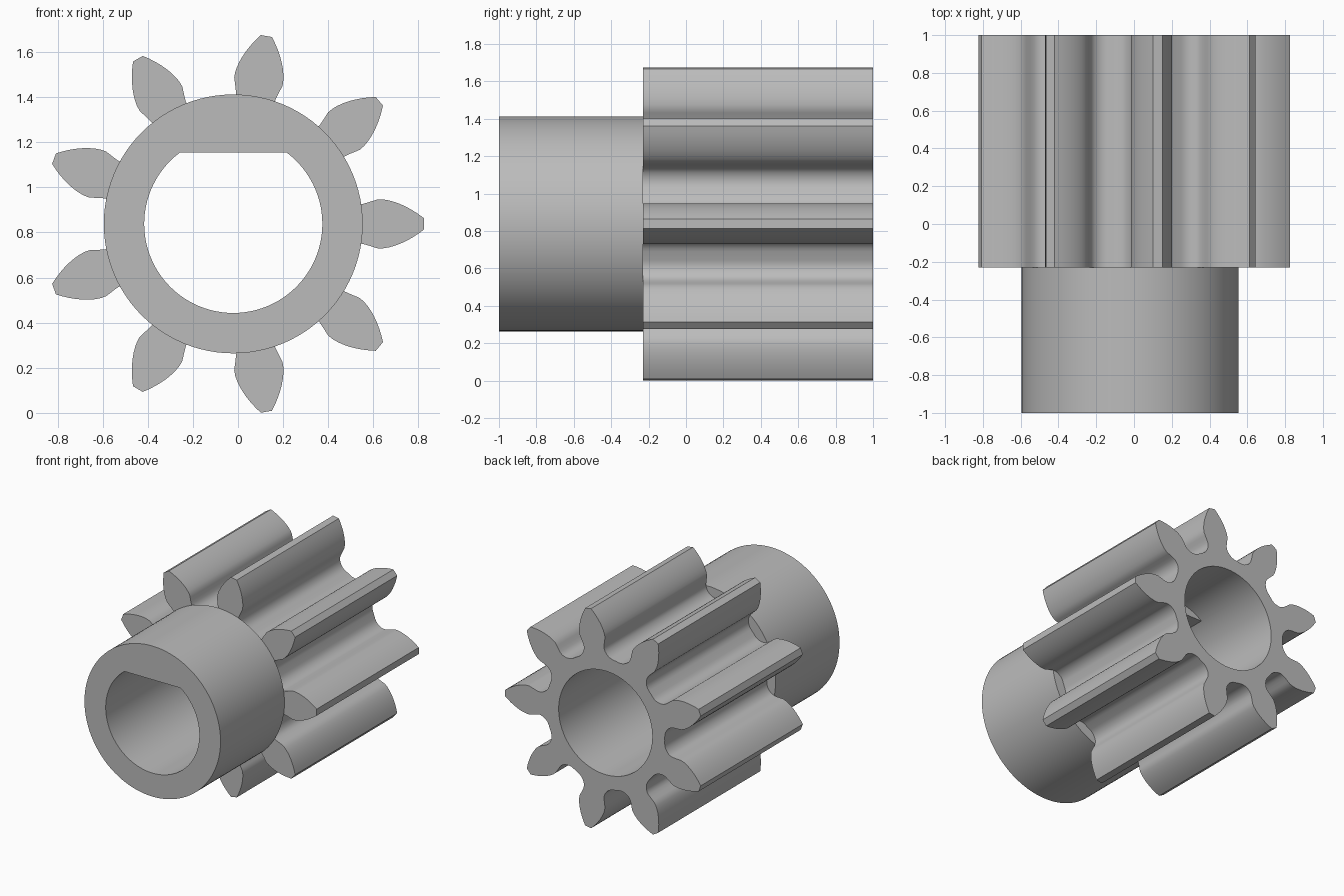
import bpy, bmesh, math

if "Cube" in bpy.data.objects:
    bpy.data.objects.remove(bpy.data.objects["Cube"])

CX, CZ = -0.021, 0.838          # gear axis
TEETH = 9
R_BASE, R_TIP, R_ROOT = 0.65, 0.846, 0.50
R_HUB, R_BORE = 0.574, 0.395
Y_FRONT, Y_STEP, Y_BACK = -1.0, -0.23, 1.0
FLAT_Z, FLAT_END = 0.317, 0.43  # flat of the D-shaped bore

grey = bpy.data.materials.new("plain grey")
grey.diffuse_color = (0.5, 0.5, 0.5, 1)
grey.use_nodes = True
grey.node_tree.nodes["Principled BSDF"].inputs["Base Color"].default_value = grey.diffuse_color


def prism(name, outline, y0, y1):
    """Extrude an (x, z) outline around the gear axis from y0 to y1."""
    bm = bmesh.new()
    face = bm.faces.new([bm.verts.new((CX + x, y0, CZ + z)) for x, z in outline])
    new = bmesh.ops.extrude_face_region(bm, geom=[face])["geom"]
    verts = [g for g in new if isinstance(g, bmesh.types.BMVert)]
    bmesh.ops.translate(bm, verts=verts, vec=(0, y1 - y0, 0))
    bmesh.ops.recalc_face_normals(bm, faces=bm.faces)
    mesh = bpy.data.meshes.new(name)
    bm.to_mesh(mesh)
    bm.free()
    mesh.materials.append(grey)
    obj = bpy.data.objects.new(name, mesh)
    bpy.context.collection.objects.link(obj)
    return obj


def polar(r, a):
    return (r * math.cos(a), r * math.sin(a))


def circle(r, n=96):
    return [polar(r, 2 * math.pi * i / n) for i in range(n)]


def boolean(target, tool, operation):
    tool.hide_render = True
    mod = target.modifiers.new(operation, 'BOOLEAN')
    mod.operation, mod.solver, mod.object = operation, 'EXACT', tool
    bpy.context.view_layer.objects.active = target
    bpy.ops.object.modifier_apply(modifier=mod.name)
    bpy.data.objects.remove(tool)


# Tooth half profile (radius, half angle): root fillet, neck, involute flank
flank = [(R_ROOT, 0.30), (0.503, 0.262), (0.511, 0.226), (0.525, 0.193),
         (0.543, 0.168), (0.56, 0.156), (0.58, 0.153), (0.605, 0.158), (0.63, 0.164)]
for i in range(9):
    r = R_BASE + (R_TIP - R_BASE) * i / 8
    alpha = math.acos(R_BASE / r)
    flank.append((r, 0.168 - (math.tan(alpha) - alpha)))

# Gear outline: mirrored flank repeated around the axis
outline = []
for k in range(TEETH):
    mid = 2 * math.pi * k / TEETH
    outline += [polar(r, mid - a) for r, a in flank]
    outline += [polar(r, mid + a) for r, a in reversed(flank)]
    outline.append(polar(R_ROOT, mid + math.pi / TEETH))

pinion = prism("pinion_gear", outline, Y_STEP, Y_BACK)

# Hub collar in front of the teeth
boolean(pinion, prism("hub", circle(R_HUB), Y_FRONT, Y_STEP), 'UNION')

# Round bore through everything
boolean(pinion, prism("bore_cutter", circle(R_BORE), -1.2, 1.2), 'DIFFERENCE')

# Flat that makes the front of the bore D-shaped, sunk into the wall
start = math.asin(FLAT_Z / 0.44)
arc = [polar(0.44, start + (math.pi - 2 * start) * i / 16) for i in range(17)]
boolean(pinion, prism("bore_flat", arc, Y_FRONT, FLAT_END), 'UNION')

bpy.ops.object.select_all(action='DESELECT')
pinion.select_set(True)
bpy.context.view_layer.objects.active = pinion
bpy.ops.object.shade_smooth_by_angle(angle=math.radians(30))
